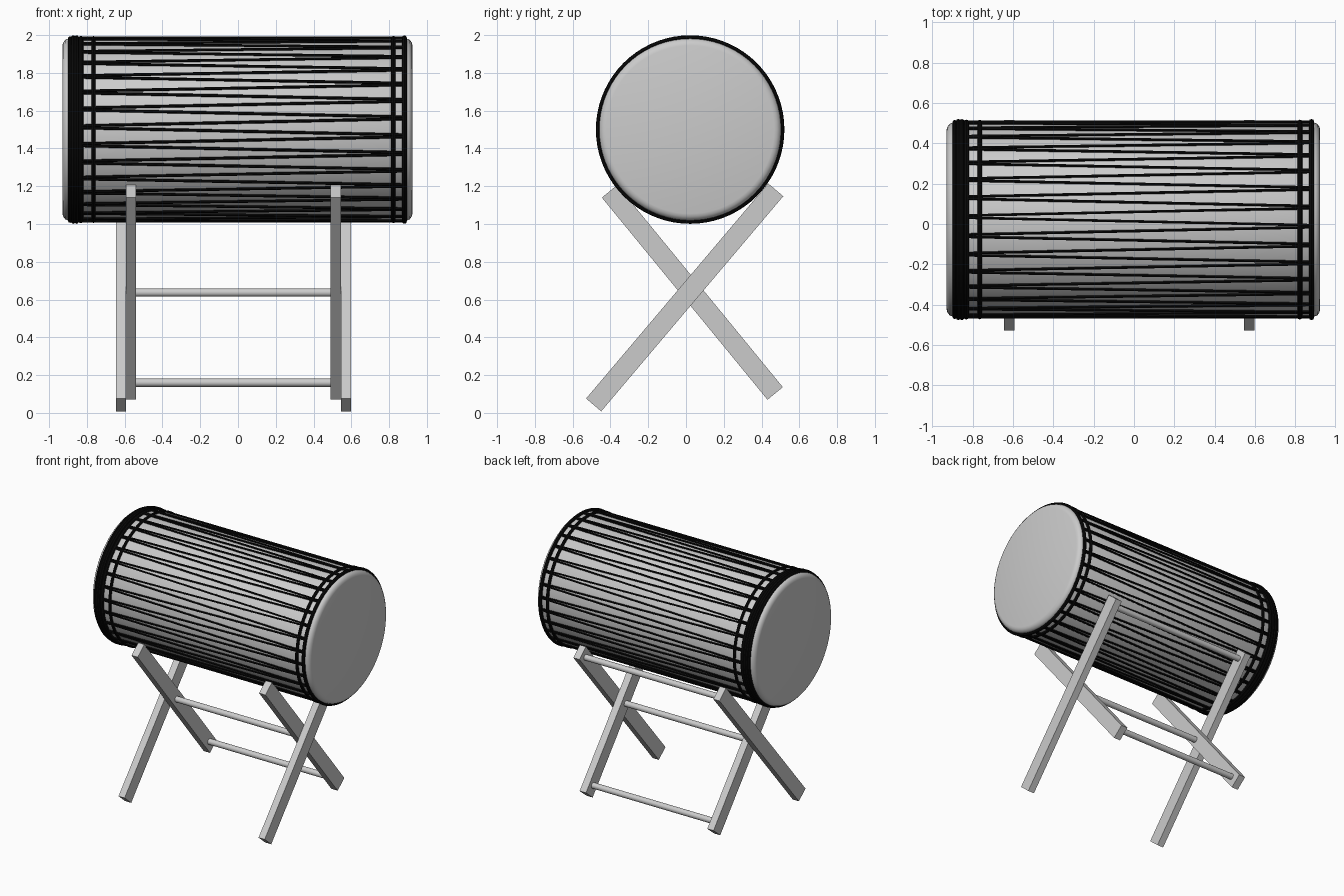
import bpy, bmesh, math
from mathutils import Vector, Matrix

if "Cube" in bpy.data.objects:
    bpy.data.objects.remove(bpy.data.objects["Cube"])

CY, CZ = 0.022, 1.5          # drum axis position
R = 0.481                    # drum shell radius


def material(name, v):
    m = bpy.data.materials.new(name)
    m.diffuse_color = (v, v, v, 1)
    m.use_nodes = True
    m.node_tree.nodes["Principled BSDF"].inputs["Base Color"].default_value = m.diffuse_color
    return m


GREY = material("light grey", 0.6)
BLACK = material("black", 0.003)


def finish(name, bm, mat, smooth=True):
    bmesh.ops.recalc_face_normals(bm, faces=bm.faces)
    me = bpy.data.meshes.new(name)
    bm.to_mesh(me)
    bm.free()
    me.materials.append(mat)
    ob = bpy.data.objects.new(name, me)
    bpy.context.collection.objects.link(ob)
    if smooth:
        bpy.ops.object.select_all(action='DESELECT')
        ob.select_set(True)
        bpy.context.view_layer.objects.active = ob
        bpy.ops.object.shade_smooth_by_angle(angle=math.radians(35))
    return ob


def lathe(name, profile, mat, closed=False, n=72):
    """Revolve (x, radius) points about the drum axis."""
    bm = bmesh.new()
    rings = []
    for x, r in profile:
        rings.append([bm.verts.new((x, CY + r * math.cos(2 * math.pi * i / n),
                                    CZ + r * math.sin(2 * math.pi * i / n))) for i in range(n)])
    pairs = list(zip(rings, rings[1:]))
    if closed:
        pairs.append((rings[-1], rings[0]))
    for a, b in pairs:
        for i in range(n):
            j = (i + 1) % n
            bm.faces.new((a[i], a[j], b[j], b[i]))
    if not closed:
        bm.faces.new(rings[0])
        bm.faces.new(rings[-1])
    return finish(name, bm, mat)


def add_rod(bm, a, b, r, sides):
    a, b = Vector(a), Vector(b)
    d = b - a
    mtx = Matrix.Translation((a + b) / 2) @ d.to_track_quat('Z', 'Y').to_matrix().to_4x4()
    bmesh.ops.create_cone(bm, cap_ends=True, segments=sides, radius1=r, radius2=r,
                          depth=d.length, matrix=mtx)


# drum shell with rounded head edges
lathe("drum_body", [(-0.93, 0.445), (-0.926, 0.46), (-0.915, 0.475), (-0.90, R),
                    (0.895, R), (0.91, 0.475), (0.92, 0.46), (0.924, 0.445)], GREY)


# rope hoops around both ends
def hoop(name, x, major, minor):
    lathe(name, [(x + minor * math.cos(k * math.pi / 4), major + minor * math.sin(k * math.pi / 4))
                 for k in range(8)], BLACK, closed=True)


for i, (x, major, minor) in enumerate([(-0.889, 0.482, 0.012), (-0.872, 0.487, 0.012),
                                       (-0.854, 0.487, 0.012), (-0.832, 0.482, 0.014),
                                       (-0.765, 0.484, 0.011), (0.823, 0.484, 0.012),
                                       (0.881, 0.486, 0.013)]):
    hoop("rope_hoop_%d" % (i + 1), x, major, minor)

# tension rope: zigzag pairs, close together on the left and spreading to the right
N = 32
STEP = 2 * math.pi / N
bm = bmesh.new()


def on_drum(x, a):
    return (x, CY + 0.485 * math.cos(a), CZ + 0.485 * math.sin(a))


for i in range(N):
    a = i * STEP - 0.03
    for s in (-1, 1):
        add_rod(bm, on_drum(-0.84, a + s * 0.011), on_drum(0.88, a + s * (STEP / 2 - 0.011)), 0.0075, 6)
finish("tension_rope", bm, BLACK)


# crossed legs: square beams in the y-z plane
def leg(name, x0, x1, low, high, width=0.105):
    a, b = Vector((0, *low)), Vector((0, *high))
    side = (b - a).normalized().cross(Vector((1, 0, 0))) * width / 2
    bm = bmesh.new()
    corners = [a - side, a + side, b + side, b - side]
    f = bm.faces.new([bm.verts.new(c + Vector((x0, 0, 0))) for c in corners])
    ext = bmesh.ops.extrude_face_region(bm, geom=[f])
    bmesh.ops.translate(bm, vec=(x1 - x0, 0, 0),
                        verts=[v for v in ext["geom"] if isinstance(v, bmesh.types.BMVert)])
    finish(name, bm, GREY, smooth=False)


OUT = ((-0.489, 0.042), (0.475, 1.181))
INN = ((0.472, 0.103), (-0.405, 1.173))
leg("outer_leg_left", -0.645, -0.593, *OUT)
leg("outer_leg_right", 0.545, 0.597, *OUT)
leg("inner_leg_left", -0.593, -0.54, *INN)
leg("inner_leg_right", 0.491, 0.545, *INN)

# round cross bars
for name, x0, x1, y, z in [("middle_cross_bar", -0.60, 0.55, 0.027, 0.637),
                           ("lower_cross_bar", -0.57, 0.52, 0.425, 0.16),
                           ("upper_cross_bar", -0.62, 0.57, 0.44, 1.135)]:
    bm = bmesh.new()
    add_rod(bm, (x0, y, z), (x1, y, z), 0.022, 24)
    finish(name, bm, GREY)
